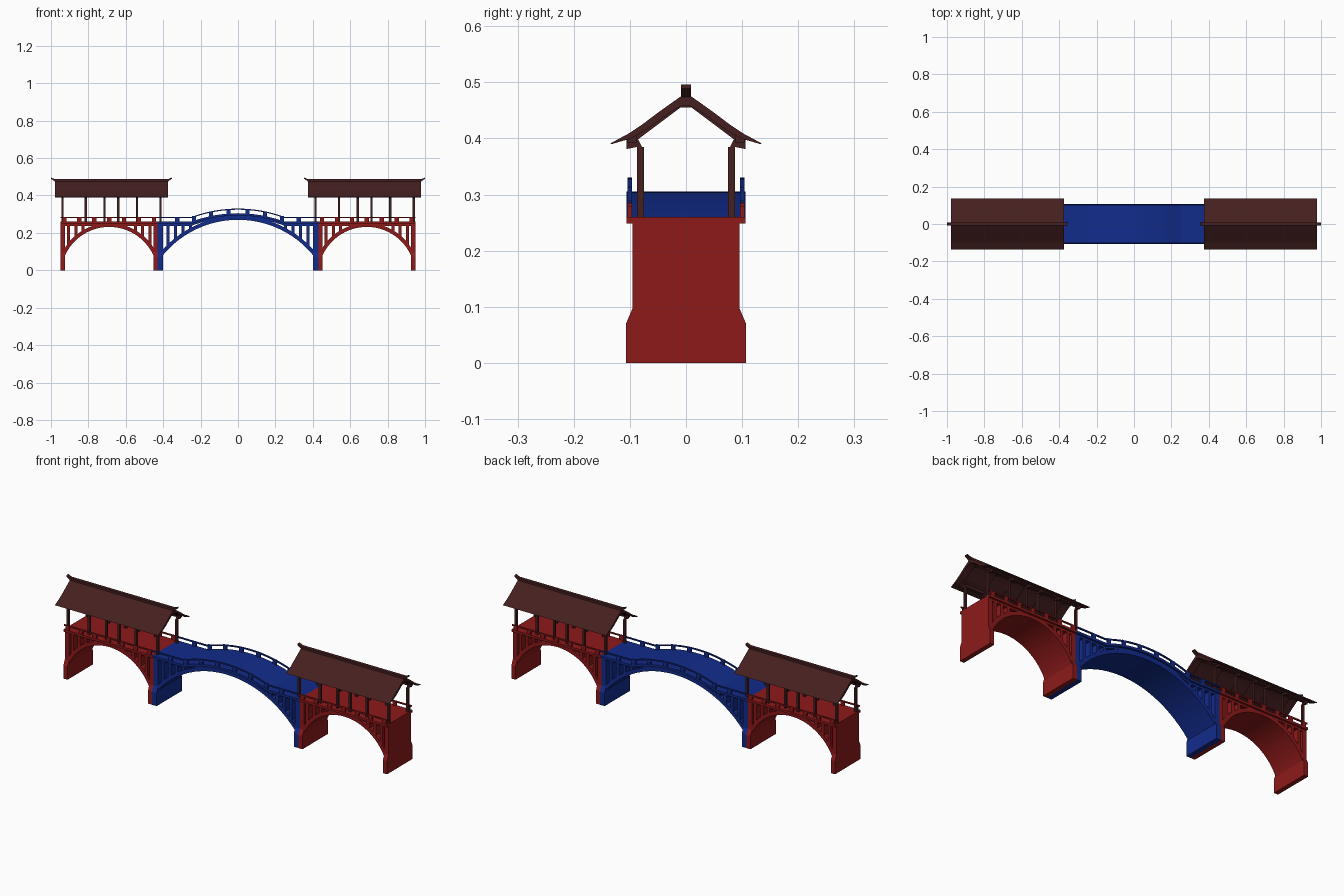
import bpy, bmesh, math

if "Cube" in bpy.data.objects:
    bpy.data.objects.remove(bpy.data.objects["Cube"])


def material(name, rgb):
    m = bpy.data.materials.new(name)
    m.diffuse_color = (*rgb, 1)
    m.use_nodes = True
    m.node_tree.nodes["Principled BSDF"].inputs["Base Color"].default_value = m.diffuse_color
    return m


RED = material("red", (0.27, 0.01, 0.01))
BLUE = material("blue", (0.006, 0.025, 0.26))
BROWN = material("brown", (0.06, 0.014, 0.014))


def finish(name, bm, mat):
    bmesh.ops.recalc_face_normals(bm, faces=bm.faces)
    me = bpy.data.meshes.new(name)
    bm.to_mesh(me)
    bm.free()
    me.materials.append(mat)
    ob = bpy.data.objects.new(name, me)
    bpy.context.collection.objects.link(ob)
    return ob


def loft(bm, rings):
    """Skin closed rings of equal length and cap the two ends."""
    rs = [[bm.verts.new(p) for p in r] for r in rings]
    n = len(rs[0])
    for a, b in zip(rs, rs[1:]):
        for i in range(n):
            j = (i + 1) % n
            bm.faces.new((a[i], a[j], b[j], b[i]))
    bm.faces.new(rs[0])
    bm.faces.new(rs[-1])


def box(bm, x0, x1, y0, y1, z0, z1):
    loft(bm, [[(x0, y0, z), (x1, y0, z), (x1, y1, z), (x0, y1, z)] for z in (z0, z1)])


def band(bm, low, high, y0, y1):
    """Sweep a strip between two x,z lines, with width in y."""
    loft(bm, [[(a, y0, b), (a, y1, b), (c, y1, d), (c, y0, d)]
              for (a, b), (c, d) in zip(low, high)])


def span(name, cx, half, pier, apex, crown, mat, columns, posts):
    spring, t = 0.08, 0.02
    w, h = half - pier, apex - spring
    r = (w * w + h * h) / (2 * h)
    cz = apex - r
    a = math.asin(w / r)
    W = 0.095

    # barrel arch
    bm = bmesh.new()
    angs = [-a + 2 * a * i / 24 for i in range(25)]
    low = [(cx + r * math.sin(q), cz + r * math.cos(q)) for q in angs]
    high = [(cx + max(-half, min(half, (r + t) * math.sin(q))), cz + (r + t) * math.cos(q)) for q in angs]
    band(bm, low, high, -W, W)
    finish(name + "_arch", bm, mat)

    # flared piers and their upper walls
    bm = bmesh.new()
    for s in (-1, 1):
        x0, x1 = sorted((cx + s * half, cx + s * (half - pier)))
        loft(bm, [[(x0, -y, z), (x1, -y, z), (x1, y, z), (x0, y, z)]
                  for z, y in ((0, 0.107), (0.07, 0.107), (0.098, W), (0.25, W))])
    finish(name + "_piers", bm, mat)

    # spandrel columns standing on the arch
    bm = bmesh.new()
    for d in columns:
        for s in (-1, 1):
            x = cx + s * d
            foot = cz + math.sqrt((r + t) ** 2 - (d + 0.008) ** 2) - 0.012
            box(bm, x - 0.008, x + 0.008, -W, W, foot, 0.245)
    finish(name + "_spandrel_columns", bm, mat)

    # deck and railings follow the same line
    def z_at(d):
        return 0.26 + crown * max(0, 1 - (d / 0.25) ** 2)

    ds = [-half, -0.25, 0.25, half] if not crown else \
        [-half] + [-0.25 + 0.5 * i / 20 for i in range(21)] + [half]
    line = [(cx + d, z_at(d)) for d in ds]

    def shifted(k):
        return [(x, z + k) for x, z in line]

    bm = bmesh.new()
    band(bm, shifted(-0.022), line, -W, W)
    for s in (-1, 1):
        y0, y1 = sorted((s * 0.094, s * 0.106))
        band(bm, shifted(-0.012), line, y0, y1)
    finish(name + "_deck", bm, mat)
    bm = bmesh.new()
    for s in (-1, 1):
        y0, y1 = sorted((s * 0.096, s * 0.104))
        band(bm, shifted(0.019), shifted(0.025), y0, y1)
        for d in posts:
            box(bm, cx + d - 0.011, cx + d + 0.011, y0, y1, z_at(d) - 0.008, z_at(d) + 0.025)
    finish(name + "_railings", bm, mat)


def pavilion(name, cx):
    cols = (-0.262, -0.137, -0.037, 0.037, 0.137, 0.262)
    # posts with outward brackets
    bm = bmesh.new()
    for d in cols:
        x0, x1 = cx + d - 0.006, cx + d + 0.006
        for s in (-1, 1):
            y0, y1 = sorted((s * 0.075, s * 0.087))
            box(bm, x0, x1, y0, y1, 0.258, 0.385)
            prof = [(0.075, 0.378), (0.087, 0.385), (0.106, 0.381), (0.106, 0.403), (0.09, 0.408)]
            loft(bm, [[(x, s * y, z) for y, z in prof] for x in (x0, x1)])
            # rafter under the roof
            raft = [(0.0, 0.455), (0.01, 0.455), (0.09, 0.395), (0.1, 0.403), (0.0, 0.47)]
            loft(bm, [[(x, s * y, z) for y, z in raft] for x in (x0, x1)])
    finish(name + "_posts", bm, BROWN)

    # eave beams
    bm = bmesh.new()
    for s in (-1, 1):
        y0, y1 = sorted((s * 0.088, s * 0.104))
        box(bm, cx - 0.275, cx + 0.275, y0, y1, 0.392, 0.406)
    finish(name + "_eave_beams", bm, BROWN)

    # curved gable roof
    outer = [(0, 0.481), (0.012, 0.473), (0.05, 0.446), (0.075, 0.427), (0.1, 0.41), (0.135, 0.391)]
    inner = [(0.132, 0.390), (0.098, 0.4), (0.07, 0.416), (0.03, 0.445), (0.01, 0.457), (0, 0.459)]
    half = outer + inner
    bm = bmesh.new()
    for s in (-1, 1):
        loft(bm, [[(x, s * y, z) for y, z in half] for x in (cx - 0.302, cx + 0.302)])
    finish(name + "_roof", bm, BROWN)

    # ridge with upturned tips
    ridge = [(-0.323, 0.489, 0.496), (-0.312, 0.482, 0.491), (-0.302, 0.474, 0.487)]
    ridge += [(-d, l, h) for d, l, h in reversed(ridge)]
    bm = bmesh.new()
    band(bm, [(cx + d, l) for d, l, h in ridge], [(cx + d, h) for d, l, h in ridge], -0.009, 0.009)
    finish(name + "_ridge", bm, BROWN)


span("middle_span", 0, 0.43, 0.028, 0.27, 0.045, BLUE, (0.375, 0.335, 0.295, 0.255),
     (-0.325, -0.235, -0.145, -0.05, 0.05, 0.145, 0.235, 0.325))
for side, s in (("left", -1), ("right", 1)):
    span(side + "_span", s * 0.6885, 0.26, 0.024, 0.232, 0, RED, (0.217, 0.178, 0.14),
         (-0.24, -0.16, -0.08, 0, 0.08, 0.16, 0.24))
    pavilion(side + "_pavilion", s * 0.677)
